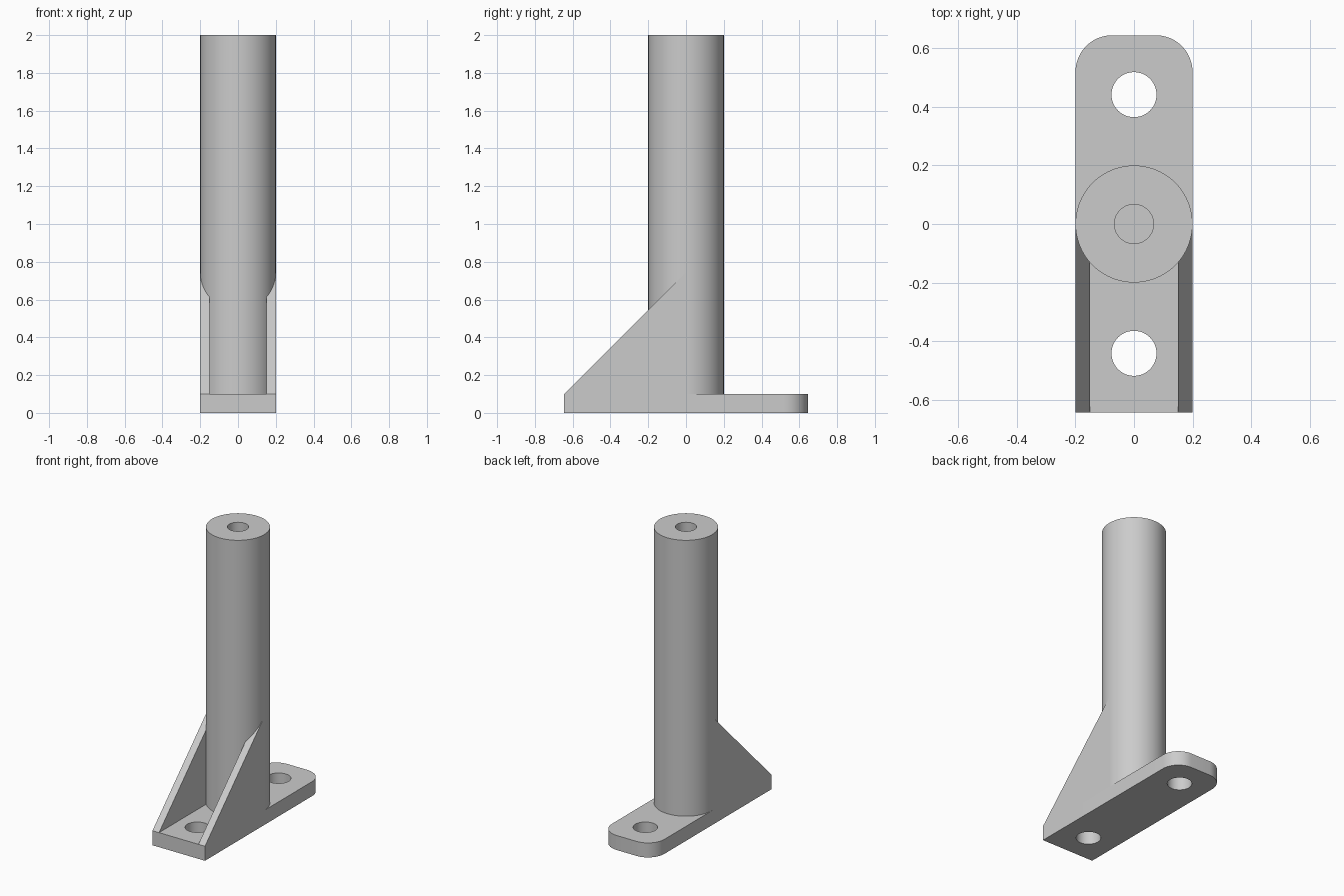
import bpy, bmesh, math
from mathutils import Vector

cube = bpy.data.objects.get("Cube")
if cube:
    bpy.data.objects.remove(cube, do_unlink=True)

HALF_W, HALF_L, THICK = 0.2, 0.645, 0.1
HEIGHT, BORE_R, BORE_FLOOR = 2.0, 0.067, 1.6
HOLE_Y, HOLE_R, CORNER_R = 0.442, 0.077, 0.125
RIB = 0.05

grey = bpy.data.materials.new("plain grey")
grey.use_nodes = True
colour = (0.6, 0.6, 0.6, 1)
grey.diffuse_color = colour
grey.node_tree.nodes["Principled BSDF"].inputs["Base Color"].default_value = colour


def finish(name, bm):
    bmesh.ops.recalc_face_normals(bm, faces=bm.faces)
    mesh = bpy.data.meshes.new(name)
    bm.to_mesh(mesh)
    bm.free()
    mesh.materials.append(grey)
    obj = bpy.data.objects.new(name, mesh)
    bpy.context.collection.objects.link(obj)
    bpy.ops.object.select_all(action='DESELECT')
    obj.select_set(True)
    bpy.context.view_layer.objects.active = obj
    bpy.ops.object.shade_smooth_by_angle(angle=math.radians(30))


def arc(cx, cy, r, start, end, steps):
    angles = [math.radians(start + (end - start) * i / steps) for i in range(steps + 1)]
    return [(cx + r * math.cos(a), cy + r * math.sin(a), 0) for a in angles]


def extrude(bm, faces, offset):
    result = bmesh.ops.extrude_face_region(bm, geom=faces)
    verts = [g for g in result["geom"] if isinstance(g, bmesh.types.BMVert)]
    bmesh.ops.translate(bm, verts=verts, vec=offset)


# Foot plate: square front, rounded back corners, two bolt holes
bm = bmesh.new()
cx, cy = HALF_W - CORNER_R, HALF_L - CORNER_R
outline = [(-HALF_W, -HALF_L, 0), (HALF_W, -HALF_L, 0)]
outline += arc(cx, cy, CORNER_R, 0, 90, 12) + arc(-cx, cy, CORNER_R, 90, 180, 12)
loops = [outline] + [arc(0, s * HOLE_Y, HOLE_R, 0, 360, 48)[:-1] for s in (-1, 1)]
for loop in loops:
    verts = [bm.verts.new(p) for p in loop]
    for a, b in zip(verts, verts[1:] + verts[:1]):
        bm.edges.new((a, b))
bmesh.ops.triangle_fill(bm, edges=bm.edges[:], use_beauty=True, normal=(0, 0, 1))
extrude(bm, bm.faces[:], Vector((0, 0, THICK)))
# Keep the underside left in place by the extrusion
if not any(f.calc_center_median().z < 1e-5 for f in bm.faces):
    rim = [e for e in bm.edges if all(v.co.z < 1e-5 for v in e.verts)]
    bmesh.ops.triangle_fill(bm, edges=rim, use_beauty=True)
finish("foot_plate", bm)

# Post with a blind bore in its top
bm = bmesh.new()
profile = [(0, THICK), (HALF_W, THICK), (HALF_W, HEIGHT), (BORE_R, HEIGHT),
           (BORE_R, BORE_FLOOR), (0, BORE_FLOOR)]
verts = [bm.verts.new((r, 0, z)) for r, z in profile]
edges = [bm.edges.new(pair) for pair in zip(verts, verts[1:])]
bmesh.ops.spin(bm, geom=verts + edges, cent=(0, 0, 0), axis=(0, 0, 1),
               angle=math.tau, steps=96, use_duplicate=False)
bmesh.ops.remove_doubles(bm, verts=bm.verts, dist=1e-4)
finish("post", bm)

# Triangular side ribs sloping from the front edge up to the post
for side, name in ((1, "left_rib"), (-1, "right_rib")):
    bm = bmesh.new()
    triangle = [(-HALF_L, THICK), (0, THICK), (0, THICK + HALF_L)]
    face = bm.faces.new([bm.verts.new((side * HALF_W, y, z)) for y, z in triangle])
    extrude(bm, [face], Vector((-side * RIB, 0, 0)))
    if len(bm.faces) < 5:
        bmesh.ops.holes_fill(bm, edges=bm.edges)
    finish(name, bm)
